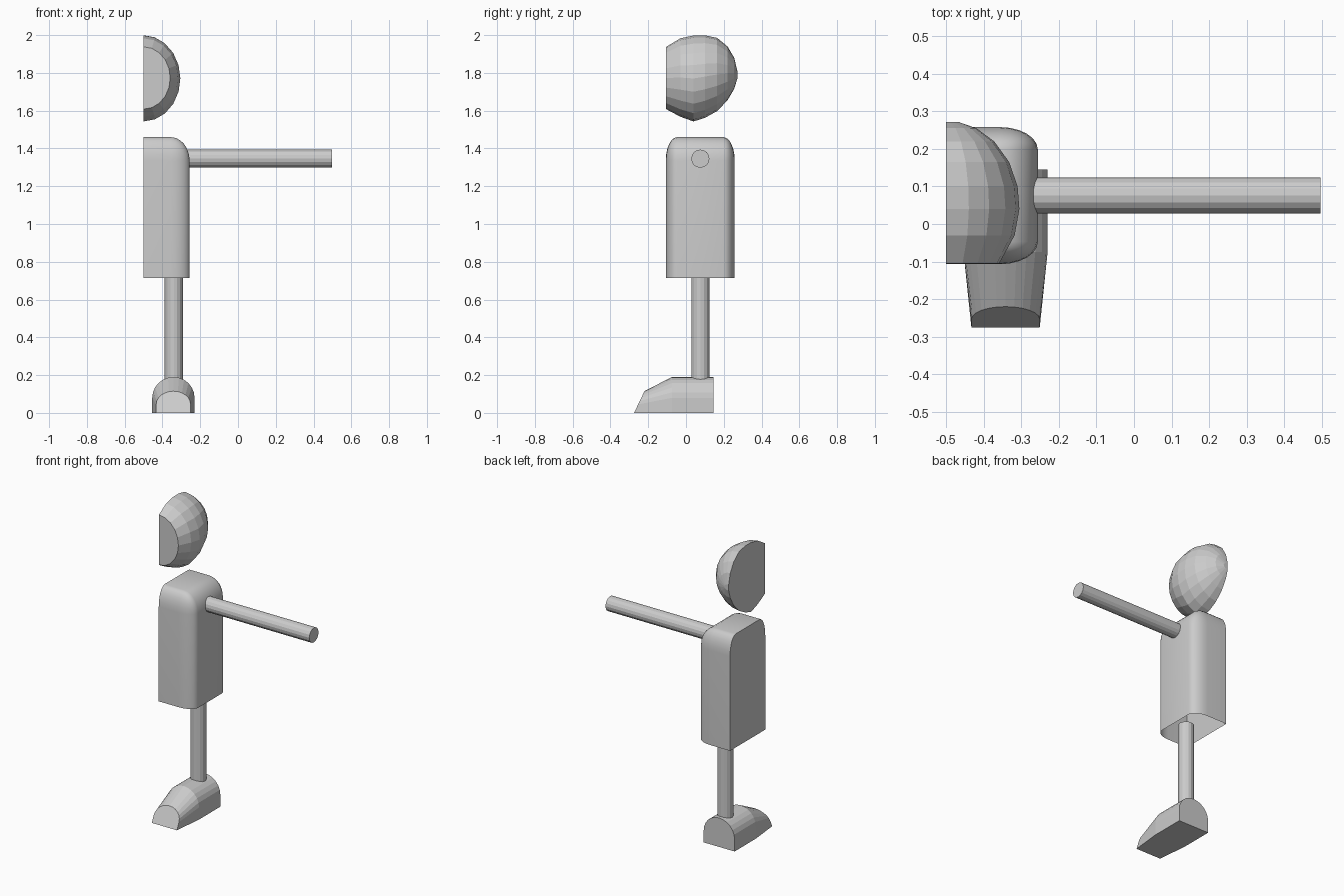
import bpy, bmesh
from math import sin, cos, pi, sqrt
from mathutils import Matrix, Vector

if "Cube" in bpy.data.objects:
    bpy.data.objects.remove(bpy.data.objects["Cube"])


def finish(name, bm, smooth=None):
    bmesh.ops.recalc_face_normals(bm, faces=bm.faces)
    me = bpy.data.meshes.new(name)
    bm.to_mesh(me)
    bm.free()
    ob = bpy.data.objects.new(name, me)
    bpy.context.collection.objects.link(ob)
    if smooth:
        bpy.ops.object.select_all(action='DESELECT')
        ob.select_set(True)
        bpy.context.view_layer.objects.active = ob
        bpy.ops.object.shade_smooth_by_angle(angle=smooth)
    return ob


def loft(name, rings):
    """Skin closed rings of equal size and cap both ends."""
    bm = bmesh.new()
    vs = [[bm.verts.new(p) for p in ring] for ring in rings]
    n = len(rings[0])
    for a, b in zip(vs, vs[1:]):
        for i in range(n):
            j = (i + 1) % n
            bm.faces.new((a[i], a[j], b[j], b[i]))
    bm.faces.new(vs[0])
    bm.faces.new(vs[-1])
    bmesh.ops.remove_doubles(bm, verts=bm.verts, dist=0.0005)
    return finish(name, bm)


def rod(name, start, end, radius):
    a, b = Vector(start), Vector(end)
    bm = bmesh.new()
    rot = (b - a).to_track_quat('Z', 'Y').to_matrix().to_4x4()
    bmesh.ops.create_cone(bm, cap_ends=True, segments=16, radius1=radius, radius2=radius,
                          depth=(b - a).length,
                          matrix=Matrix.Translation((a + b) / 2) @ rot)
    return finish(name, bm)


# Half head: flat face plane in front, cut flat on x = -0.5
rings = []
for y, top, bottom in [(-.105, 1.938, 1.608), (-.03, 1.983, 1.568), (.04, 1.998, 1.543),
                       (.10, 1.999, 1.562), (.165, 1.985, 1.598), (.22, 1.94, 1.655),
                       (.255, 1.88, 1.715), (.272, 1.81, 1.77)]:
    hx = .195 * sqrt(1 - ((y - .05) / .225) ** 2)
    c, hz = (top + bottom) / 2, (top - bottom) / 2
    rings.append([(-.5 + hx * sin(pi * i / 10), y, c + hz * cos(pi * i / 10))
                  for i in range(11)])
loft("head", rings)

# Half torso: rounded at top and outer side, open below
x0, x1, y0, y1, z0, z1 = -.5, -.256, -.107, .258, .715, 1.46
sy, sz = .6, 1.25
bm = bmesh.new()
bmesh.ops.create_cube(bm, size=1)
size = Vector((x1 - x0, (y1 - y0) / sy, (z1 - z0) / sz))
bmesh.ops.scale(bm, vec=size, verts=bm.verts)
round_edges = [e for e in bm.edges
               if all(v.co.z > 0 for v in e.verts) and any(v.co.x > 0 for v in e.verts)
               or abs(e.verts[0].co.z - e.verts[1].co.z) > .1 and e.verts[0].co.x > 0]
bmesh.ops.bevel(bm, geom=round_edges, offset=.1, offset_type='OFFSET', segments=6,
                profile=.5, affect='EDGES')
bmesh.ops.scale(bm, vec=(1, sy, sz), verts=bm.verts)
bmesh.ops.translate(bm, vec=((x0 + x1) / 2, (y0 + y1) / 2, (z0 + z1) / 2), verts=bm.verts)
bm.normal_update()
under = [f for f in bm.faces if all(abs(v.co.z - z0) < .001 for v in f.verts)]
finish_faces = bmesh.ops.recalc_face_normals(bm, faces=bm.faces)
bmesh.ops.delete(bm, geom=under, context='FACES')
finish("torso", bm, smooth=.6)

# Limbs
rod("arm", (-.275, .076, 1.346), (.497, .076, 1.346), .048)
rod("leg", (-.34, .076, .175), (-.34, .076, .725), .048)


# Foot: arched sections, sloping to a slanted toe
def arch(half, height, wall, y_at):
    pts = [(-half, 0)]
    pts += [(-half * cos(pi * i / 12), wall + (height - wall) * sin(pi * i / 12))
            for i in range(13)]
    pts.append((half, 0))
    return [(-.342 + x, y_at(z), z) for x, z in pts]


loft("foot", [
    arch(.112, .19, .08, lambda z: .145),
    arch(.112, .19, .08, lambda z: -.075),
    arch(.091, .115, .045, lambda z: -.275 + .055 * z / .115),
])
